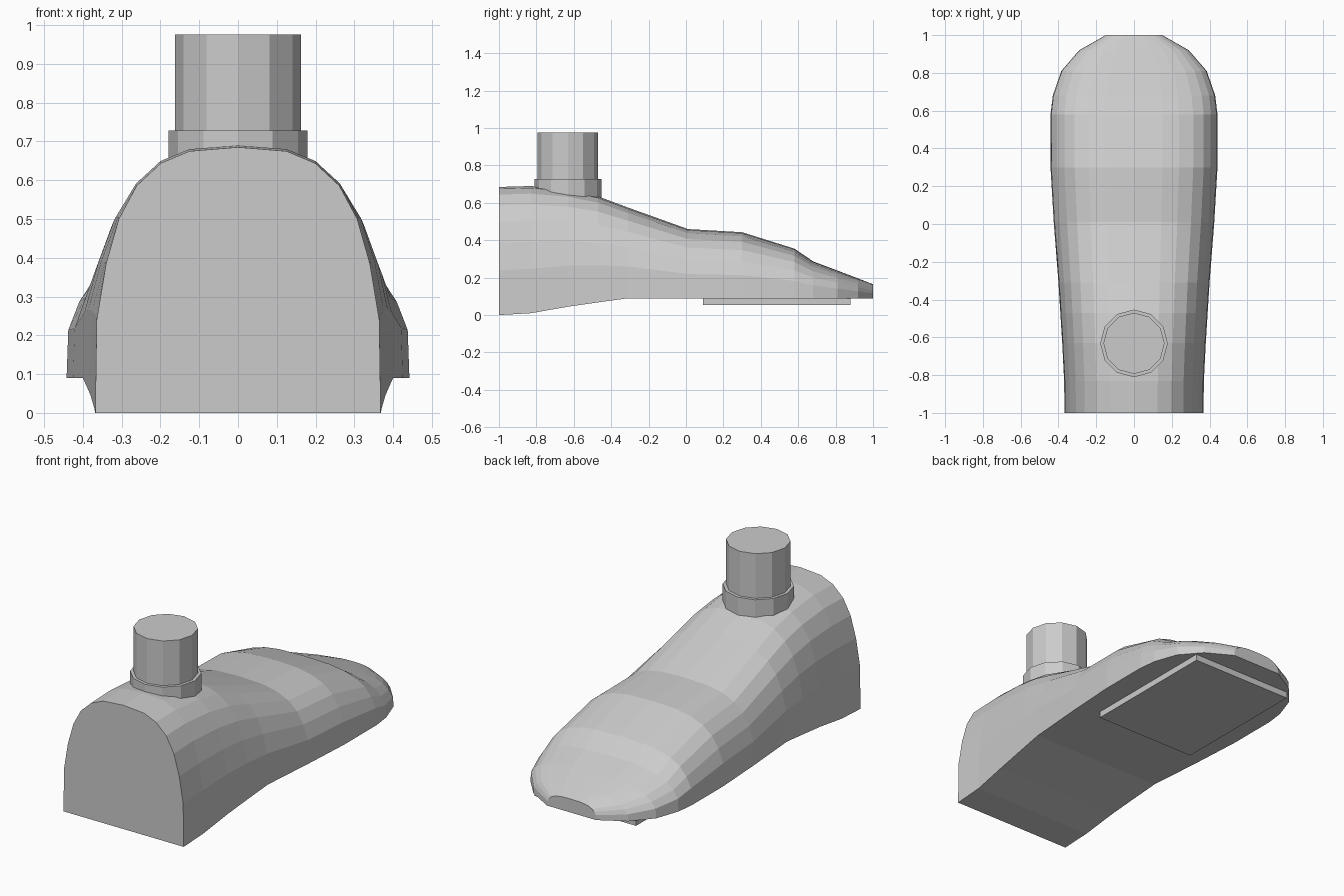
import bpy
import bmesh
import math

if "Cube" in bpy.data.objects:
    bpy.data.objects.remove(bpy.data.objects["Cube"])

grey = bpy.data.materials.new("light grey")
grey.diffuse_color = (0.6, 0.6, 0.6, 1)
grey.use_nodes = True
grey.node_tree.nodes["Principled BSDF"].inputs["Base Color"].default_value = grey.diffuse_color


def add_object(name, bm):
    bmesh.ops.recalc_face_normals(bm, faces=bm.faces)
    mesh = bpy.data.meshes.new(name)
    bm.to_mesh(mesh)
    bm.free()
    mesh.materials.append(grey)
    obj = bpy.data.objects.new(name, mesh)
    bpy.context.collection.objects.link(obj)
    return obj


# Foot: one arched outline lofted from heel to toe
# half arch, as fractions of half width and height
arch = [(1, 0), (0.99, 0.35), (0.925, 0.56), (0.835, 0.73),
        (0.71, 0.855), (0.54, 0.94), (0.34, 0.985), (0, 1)]
outline = arch + [(-x, z) for x, z in reversed(arch[:-1])]
# y, half width, bottom z, top z
sections = [(-1, 0.368, 0, 0.685), (-0.83, 0.37, 0.01, 0.69),
            (-0.63, 0.38, 0.045, 0.67), (-0.47, 0.39, 0.068, 0.635),
            (-0.31, 0.40, 0.09, 0.575), (0.01, 0.425, 0.09, 0.46),
            (0.3, 0.442, 0.09, 0.443), (0.58, 0.442, 0.09, 0.355),
            (0.68, 0.43, 0.09, 0.287), (0.81, 0.385, 0.09, 0.238),
            (0.92, 0.29, 0.09, 0.196), (1, 0.15, 0.09, 0.165)]
bm = bmesh.new()
rings = [[bm.verts.new((w * x, y, lo + (hi - lo) * z)) for x, z in outline]
         for y, w, lo, hi in sections]
n = len(outline)
for a, b in zip(rings, rings[1:]):
    for i in range(n):
        j = (i + 1) % n
        bm.faces.new((a[i], a[j], b[j], b[i]))
bm.faces.new(rings[0])
bm.faces.new(rings[-1])
add_object("foot", bm)


# Ankle collar and post: 12-sided cylinders
def cylinder(name, radius, z0, z1):
    bm = bmesh.new()
    bmesh.ops.create_cone(bm, cap_ends=True, segments=12, radius1=radius,
                          radius2=radius, depth=z1 - z0)
    bmesh.ops.translate(bm, verts=bm.verts, vec=(0, -0.632, (z0 + z1) / 2))
    add_object(name, bm)


cylinder("ankle_collar", 0.179, 0.58, 0.728)
cylinder("ankle_post", 0.162, 0.70, 0.975)

# Plate under the ball of the foot
bm = bmesh.new()
bmesh.ops.create_cube(bm, size=1)
bmesh.ops.scale(bm, verts=bm.verts, vec=(0.62, 0.79, 0.045))
bmesh.ops.translate(bm, verts=bm.verts, vec=(0, 0.485, 0.0775))
add_object("sole_plate", bm)
